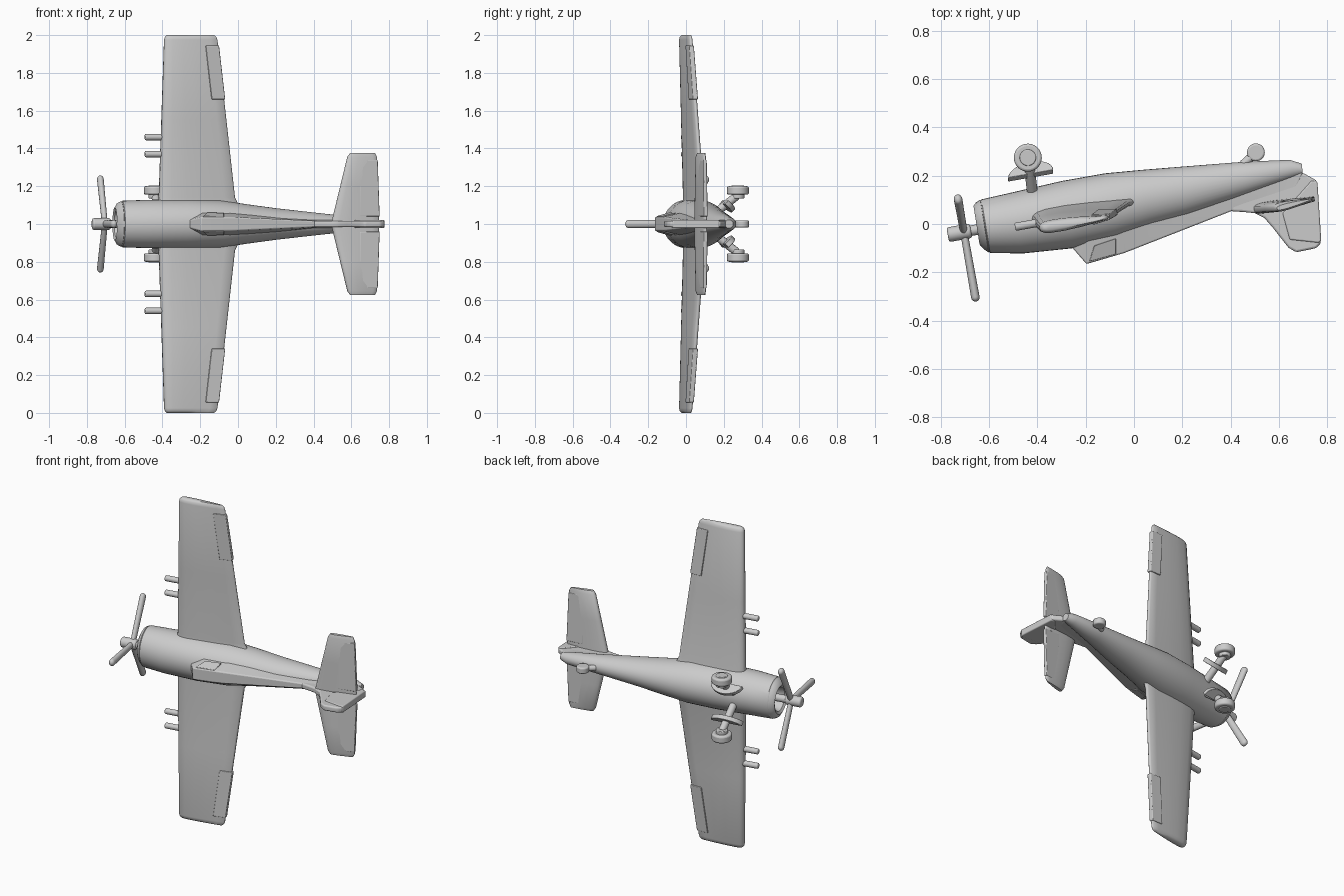
import bpy, bmesh, math
from mathutils import Vector as V

if "Cube" in bpy.data.objects:
    bpy.data.objects.remove(bpy.data.objects["Cube"])

TILT = math.radians(10)                      # nose-down attitude of the whole aircraft
U = V((math.cos(TILT), math.sin(TILT), 0))   # along the fuselage
D = V((-math.sin(TILT), math.cos(TILT), 0))  # towards the belly


def loft(name, rings, bevel=0, angle=35):
    """Skin a list of equal-length point rings and cap both ends."""
    bm = bmesh.new()
    vs = [[bm.verts.new(p) for p in r] for r in rings]
    n = len(vs[0])
    for a, b in zip(vs, vs[1:]):
        for i in range(n):
            j = (i + 1) % n
            bm.faces.new((a[i], a[j], b[j], b[i]))
    bm.faces.new(vs[0])
    bm.faces.new(vs[-1])
    bmesh.ops.recalc_face_normals(bm, faces=bm.faces)
    me = bpy.data.meshes.new(name)
    bm.to_mesh(me)
    bm.free()
    ob = bpy.data.objects.new(name, me)
    bpy.context.collection.objects.link(ob)
    if bevel:
        m = ob.modifiers.new("bevel", 'BEVEL')
        m.width, m.segments, m.limit_method = bevel, 3, 'ANGLE'
    me.polygons.foreach_set("use_smooth", [True] * len(me.polygons))
    me.set_sharp_from_angle(angle=math.radians(angle))
    return ob


def tube(name, a, b, r, r2=None, flat=1, round_end=False, bevel=0.006, n=20):
    """Round bar from a to b, optionally flattened and with a domed end."""
    a, b = V(a), V(b)
    ax = (b - a).normalized()
    s = ax.orthogonal().normalized() if abs(ax.dot(U)) > .5 else (U - ax * U.dot(ax)).normalized()
    t = ax.cross(s)
    r2 = r2 or r
    steps = [(0, r), (1, r2)]
    if round_end:
        k = r2 * .9 / (b - a).length
        steps = [(0, r)] + [(1 - k + k * math.sin(q), r2 * max(math.cos(q), .08))
                            for q in [i * math.pi / 10 for i in range(6)]]
        bevel = 0
    return loft(name, [[a.lerp(b, f) + s * (rr * flat * math.cos(w)) + t * (rr * math.sin(w))
                        for w in [2 * math.pi * i / n for i in range(n)]] for f, rr in steps], bevel)


# Fuselage: belly point, spine point, half width
stations = [((-.60, .05), (-.58, -.055), .06), ((-.655, .06), (-.632, -.07), .072),
            ((-.665, .075), (-.64, -.085), .087), ((-.655, .09), (-.622, -.105), .11),
            ((-.637, .1), (-.602, -.118), .121), ((-.636, .097), (-.600, -.115), .118),
            ((-.632, .102), (-.596, -.12), .123),
            ((-.5, .132), (-.46, -.122), .128), ((-.3, .178), (-.25, -.1), .131),
            ((-.12, .21), (-.07, -.06), .125), ((.03, .224), (.07, -.01), .104),
            ((.19, .237), (.22, .035), .083), ((.446, .257), (.46, .12), .055),
            ((.645, .266), (.66, .19), .035), ((.695, .25), (.70, .205), .022)]
rings = []
for b, t, w in stations:
    b, t = V((*b, 1)), V((*t, 1))
    rings.append([(b + t) / 2 + (b - t) / 2 * math.cos(q) + V((0, 0, w * math.sin(q)))
                  for q in [2 * math.pi * i / 36 for i in range(36)]])
loft("fuselage", rings, angle=40)


# Canopy and tapering spine: top x, y, half width, then bottom x, y, half width
def spine(name, secs, bevel):
    loft(name, [[(xt, yt, 1 - wt), (xt, yt, 1 + wt), (xb, yb, 1 + wb), (xb, yb, 1 - wb)]
                for xt, yt, wt, xb, yb, wb in secs], bevel, 30)


spine("canopy_and_spine", [(-.258, -.095, .02, -.24, .0, .045), (-.197, -.166, .036, -.18, .0, .075),
                           (-.04, -.12, .036, -.04, .03, .072), (.405, .054, .016, .42, .16, .024),
                           (.66, .12, .015, .70, .215, .02)], .006)
spine("canopy_glass", [(-.185, -.155, .042, -.165, -.09, .061),
                       (-.075, -.125, .041, -.075, -.06, .06)], .003)

# Tail fin
fin = [(.40, .053), (.45, .05), (.5, .045), (.54, .025), (.575, -.015), (.64, -.098), (.672, -.117),
       (.755, -.1), (.774, -.08), (.757, .18), (.70, .212), (.6, .2), (.42, .14)]
loft("tail_fin", [[(x, y, z) for x, y in fin] for z in (.983, 1.017)], .009)
rudder = [(.615, .045), (.645, -.065), (.764, -.078), (.776, -.07), (.760, .175), (.735, .18)]
loft("rudder", [[(x, y, z) for x, y in rudder] for z in (.979, 1.021)], .006)

FOIL = [(0, .25), (.015, .6), (.06, .85), (.15, 1), (.35, 1), (.6, .8), (.85, .5), (.98, .32), (1, .12)]


def foil_ring(le, te, h, z):
    """Wing section between a leading and trailing point."""
    le, te = V((*le, z)), V((*te, z))
    n = V((-(te - le).y, (te - le).x, 0)).normalized() * h
    return [le.lerp(te, c) + n * k for c, k in FOIL] + [le.lerp(te, c) - n * k for c, k in FOIL[::-1]]


def flap_ring(le, te, h, z, c0):
    """Raised control surface around the trailing edge."""
    le, te = V((*le, z)), V((*te, z))
    n = V((-(te - le).y, (te - le).x, 0)).normalized()
    p, q = le.lerp(te, c0), le.lerp(te, 1.015)
    a, b = h * .68 + .004, h * .3 + .004
    return [p + n * a, q + n * b, q - n * b, p - n * a]


def surface(z):
    """Leading point, trailing point and half thickness of the wing at height z."""
    f = (z - 1.1) / .9
    return (-.42 + .03 * f, .012 - .03 * f), (-.012 - .1 * f, .09 - .065 * f), .038 - .012 * f


def stab(z):
    f = (z - 1.04) / .33
    return (.503 + .08 * f, .06 + .004 * f), (.745 - .01 * f, .104 - .004 * f), .022 - .004 * f


for s, side in ((1, "upper"), (-1, "lower")):
    def Z(z):
        return 1 + s * (z - 1)

    # Main wing with a soft tip and a small root fillet
    wing = [foil_ring((-.425, .01), (.03, .1), .05, Z(1.05)),
            foil_ring((-.423, .012), (.0, .094), .041, Z(1.105))]
    wing += [foil_ring(*surface(z), Z(z)) for z in (1.14, 1.55, 1.975)]
    le, te, h = surface(1.99)
    wing.append(foil_ring((le[0] + .004, le[1]), (te[0] - .004, te[1]), h * .85, Z(1.99)))
    wing.append(foil_ring((le[0] + .014, le[1] + .002), (te[0] - .016, te[1] - .003), h * .5, Z(2)))
    loft(side + "_wing", wing, angle=50)
    loft(side + "_aileron", [flap_ring(*surface(z), Z(z), c) for z, c in ((1.66, .79), (1.945, .76))], .004)

    # Tailplane and elevator
    tail = [foil_ring(*stab(z), Z(z)) for z in (1.0, 1.2, 1.355)]
    le, te, h = stab(1.37)
    tail.append(foil_ring((le[0] + .01, le[1]), (te[0] - .01, te[1]), h * .55, Z(1.375)))
    loft(side + "_tailplane", tail, angle=50)
    loft(side + "_elevator", [flap_ring(*stab(z), Z(z), c) for z, c in ((1.04, .57), (1.34, .41))], .004)

    # Wing guns
    for i, z in enumerate((1.37, 1.46)):
        p = V((-.493, -.012, Z(z)))
        tube(f"{side}_gun_{i + 1}", p, p + U * .12, .017)

    # Main landing gear: wheel, hub cap, leg and half-round door
    c = V((-.44, .275, 0))
    tube(side + "_wheel", (c.x, c.y, Z(1.155)), (c.x, c.y, Z(1.2)), .058, bevel=.01, n=28)
    tube(side + "_wheel_hub", (c.x, c.y, Z(1.135)), (c.x, c.y, Z(1.205)), .034, bevel=.004)
    tube(side + "_gear_leg", (-.437, .27, Z(1.15)), (-.42, .12, Z(1.03)), .022)
    tilt = V((0, .05, -.045 * s))
    arc = [V((-.428, .2, Z(1.115))) + U * (.095 * math.cos(q)) + tilt * math.sin(q)
           for q in [math.pi * i / 14 for i in range(15)]]
    off = V((0, .009, .01 * s))
    loft(side + "_gear_door", [[p - off for p in arc], [p + off for p in arc]], .003)

# Tail wheel and its leg
tube("tail_wheel", (.505, .297, .981), (.505, .297, 1.019), .037, bevel=.008, n=24)
tube("tail_wheel_leg", (.45, .245, 1), (.505, .295, 1), .018)

# Propeller: shaft, hub and three blades
hub = V((-.705, -.033, 1))
tube("propeller_shaft", hub, hub + U * .13, .022)
tube("propeller_hub", hub - U * .068, hub + U * .03, .031, bevel=.01)
for i in range(3):
    q = 2 * math.pi * i / 3
    d = -D * math.cos(q) + V((0, 0, math.sin(q)))
    tube(f"propeller_blade_{i + 1}", hub, hub + d * .293, .019, .022, flat=.8, round_end=True)
